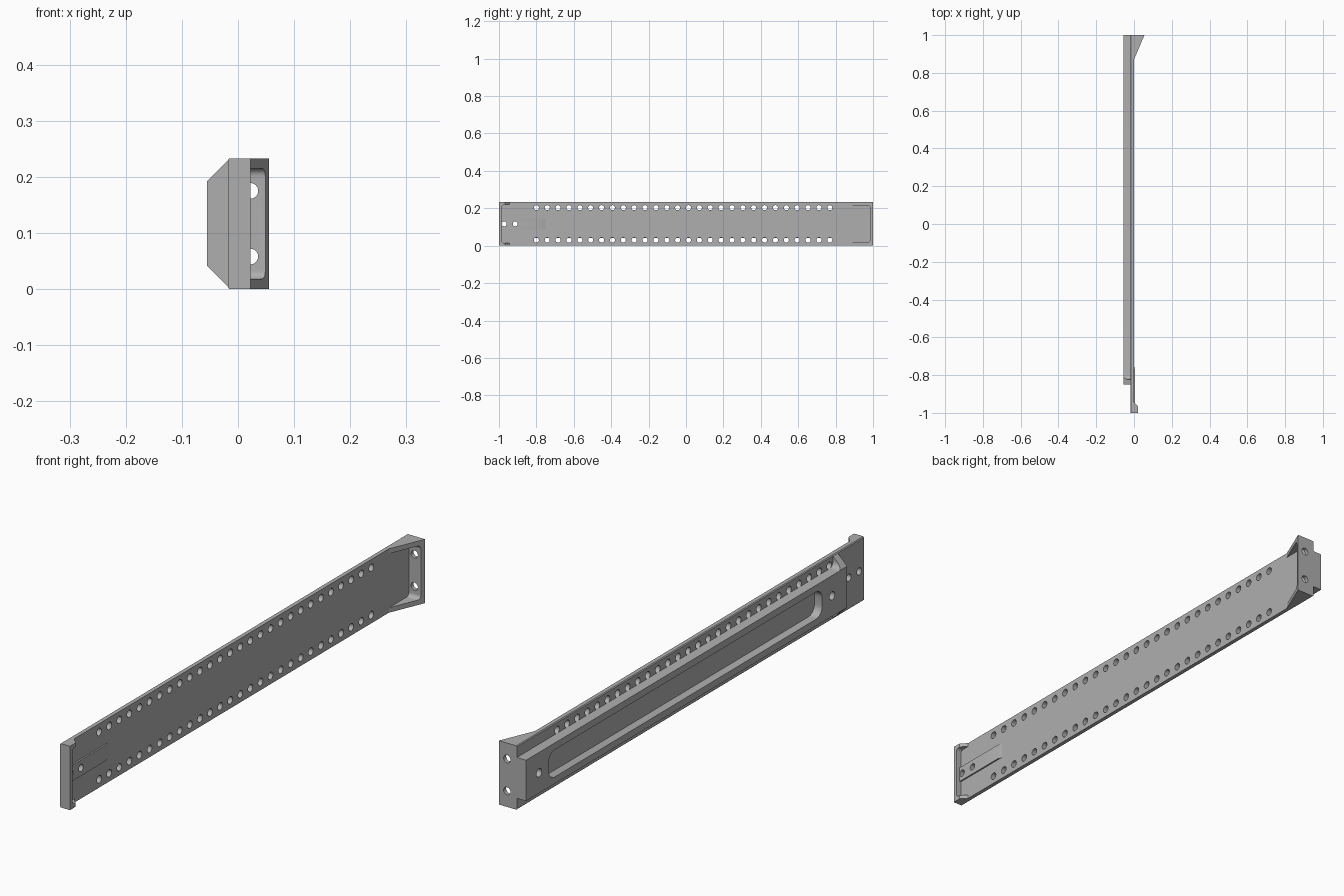
import bpy, bmesh
from math import pi, sin, cos, radians

cube = bpy.data.objects.get("Cube")
if cube:
    bpy.data.objects.remove(cube, do_unlink=True)

metal = bpy.data.materials.new("machined_grey")
metal.use_nodes = True
GREY = (0.43, 0.43, 0.43, 1)
metal.diffuse_color = GREY
metal.node_tree.nodes["Principled BSDF"].inputs["Base Color"].default_value = GREY

H = 0.233            # rail height
MID = H / 2
BACK, FACE = -0.018, 0.0   # the two sides of the web plate
OUT = -0.055         # outer face of the spine


def add_prism(bm, pts, axis, a, b):
    """Extrude a 2D outline along an axis from a to b."""
    def place(p, t):
        return {"x": (t, p[0], p[1]), "y": (p[0], t, p[1]), "z": (p[0], p[1], t)}[axis]
    low = [bm.verts.new(place(p, a)) for p in pts]
    high = [bm.verts.new(place(p, b)) for p in pts]
    faces = [bm.faces.new(low), bm.faces.new(high)]
    for i in range(len(pts)):
        j = (i + 1) % len(pts)
        faces.append(bm.faces.new((low[i], low[j], high[j], high[i])))
    bmesh.ops.recalc_face_normals(bm, faces=faces)


def make(name, prisms):
    bm = bmesh.new()
    for p in prisms:
        add_prism(bm, *p)
    mesh = bpy.data.meshes.new(name)
    bm.to_mesh(mesh)
    bm.free()
    mesh.materials.append(metal)
    ob = bpy.data.objects.new(name, mesh)
    bpy.context.collection.objects.link(ob)
    return ob


def circle(u, v, r, n=24):
    return [(u + r * cos(2 * pi * i / n), v + r * sin(2 * pi * i / n)) for i in range(n)]


def rounded(u0, u1, v0, v1, r, n=6):
    pts = []
    for k, (u, v) in enumerate([(u1 - r, v1 - r), (u0 + r, v1 - r), (u0 + r, v0 + r), (u1 - r, v0 + r)]):
        for i in range(n + 1):
            t = (k + i / n) * pi / 2
            pts.append((u + r * cos(t), v + r * sin(t)))
    return pts


def cut(ob, prisms):
    cutter = make("cutter", prisms)
    cutter.hide_render = True
    mod = ob.modifiers.new("cut", "BOOLEAN")
    mod.operation, mod.solver, mod.object = "DIFFERENCE", "EXACT", cutter
    bpy.ops.object.select_all(action="DESELECT")
    bpy.context.view_layer.objects.active = ob
    ob.select_set(True)
    bpy.ops.object.modifier_apply(modifier=mod.name)
    bpy.data.objects.remove(cutter, do_unlink=True)


parts = []

# Web plate with two rows of holes and two latch holes
plate = make("web_plate", [([(BACK, 0.003), (-0.015, 0), (FACE, 0), (FACE, H),
                             (-0.015, H), (BACK, H - 0.003)], "y", -1, 1)])
latch_holes = [(circle(y, MID, 0.013), "x", -0.1, 0.1) for y in (-0.972, -0.913)]
row_holes = [(circle(-0.8 + 0.0581 * i, z, 0.0135), "x", -0.1, 0.1)
             for i in range(28) for z in (0.03, H - 0.03)]
cut(plate, row_holes + latch_holes)
parts.append(plate)

# Spine with flared end cap, long pocket and two blind holes
spine = make("spine", [([(BACK, 0.004), (OUT, 0.041), (OUT, H - 0.041), (BACK, H - 0.004)],
                        "y", -0.85, 1)])
cut(spine, [(rounded(-0.822, 1.2, z0, z0 + 0.2, 0.02), "x", -0.1, 0.01)
            for z0 in (0.042 - 0.2, H - 0.042)])
cut(spine, [(rounded(-0.706, 0.87, 0.067, H - 0.067, 0.035), "x", -0.1, -0.024)]
    + [(circle(y, MID, 0.015), "x", -0.1, -0.024) for y in (-0.764, 0.925)])
parts.append(spine)

# End bracket: gusseted wall with a rounded recess and two bolt holes
bracket = make("end_bracket", [([(FACE, 0.87), (0.055, 1), (FACE, 1)], "z", 0, H)])
cut(bracket, [(rounded(0.7, 0.985, 0.018, H - 0.018, 0.014), "x", -0.05, 0.1)])
bolt_holes = [(circle(0.022, z, 0.014), "y", 0.9, 1.1) for z in (0.058, H - 0.058)]
cut(bracket, bolt_holes)
parts.append(bracket)

# Hooked lip at the front end, hollowed between its short side arms
lip = make("front_lip", [([(FACE, -1), (0.022, -1), (0.022, -0.967), (FACE, -0.944)], "z", 0, H)])
cut(lip, [(rounded(-0.985, -0.6, 0.014, H - 0.014, 0.014), "x", -0.05, 0.1)])
parts.append(lip)

# Latch tongue with a ramped tip
tongue = make("latch_tongue", [([(FACE, -0.985), (0.006, -0.985), (0.006, -0.77), (FACE, -0.752)],
                                "z", MID - 0.029, MID + 0.029)])
cut(tongue, latch_holes)
parts.append(tongue)

# Smooth the round walls, keep machined edges sharp
for ob in parts:
    bpy.ops.object.select_all(action="DESELECT")
    bpy.context.view_layer.objects.active = ob
    ob.select_set(True)
    bpy.ops.object.shade_smooth_by_angle(angle=radians(30))
